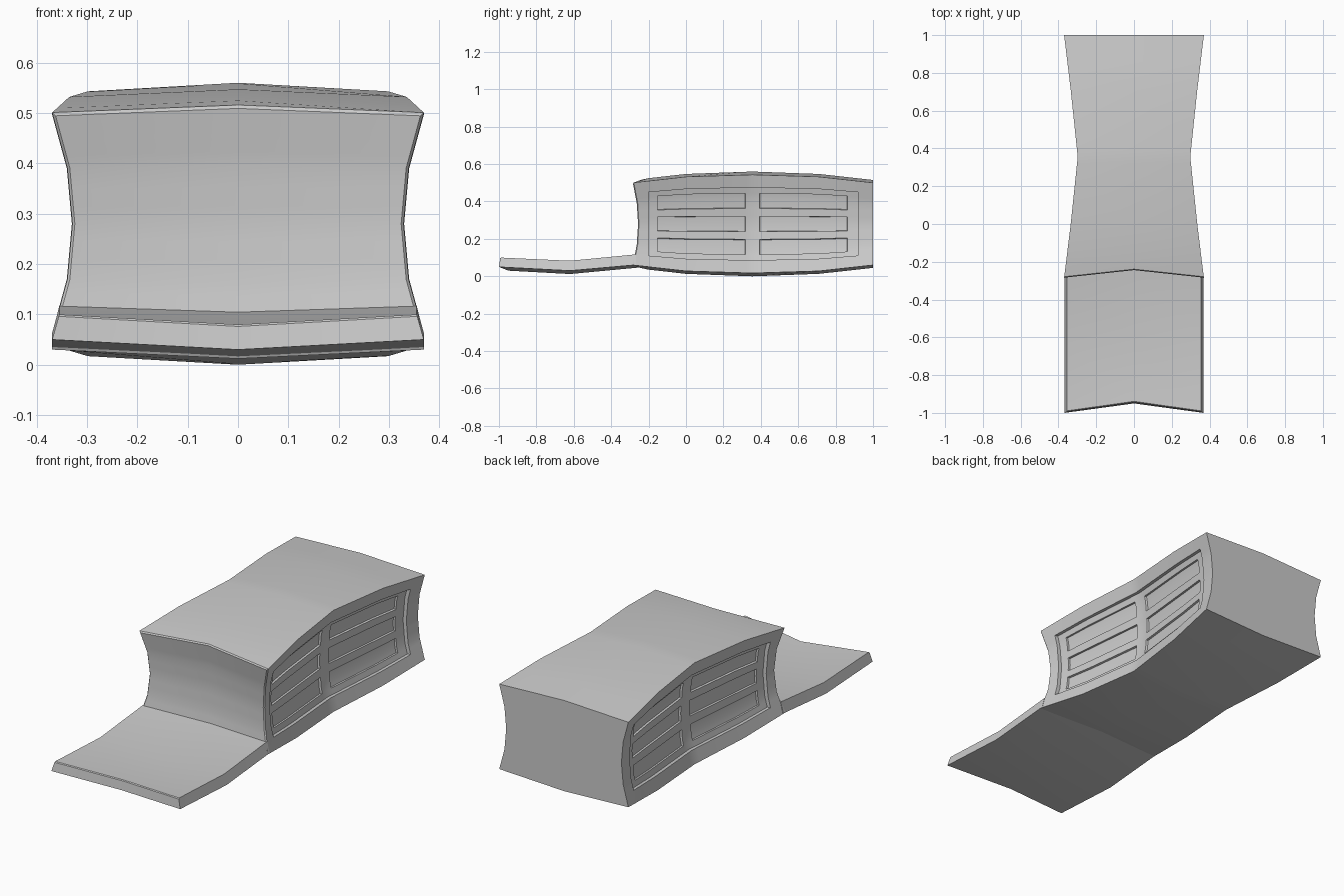
import bpy, bmesh
from math import radians

if "Cube" in bpy.data.objects:
    bpy.data.objects.remove(bpy.data.objects["Cube"])


def interp(xs, ys, v):
    for i in range(len(xs) - 1):
        if v <= xs[i + 1]:
            break
    k = (v - xs[i]) / (xs[i + 1] - xs[i])
    return ys[i] + (ys[i + 1] - ys[i]) * k


def finish(bm, name):
    me = bpy.data.meshes.new(name)
    bm.to_mesh(me)
    bm.free()
    ob = bpy.data.objects.new(name, me)
    bpy.context.collection.objects.link(ob)
    bpy.ops.object.select_all(action='DESELECT')
    bpy.context.view_layer.objects.active = ob
    ob.select_set(True)
    bpy.ops.object.shade_smooth_by_angle(angle=radians(25))


# Body proportions along its length, and the waist of its cross-section
Y = [-0.285, 0, 0.355, 0.71, 1]
WIDTH = [0.37, 0.335, 0.298, 0.335, 0.37]
EDGE_TOP = [0.50, 0.532, 0.543, 0.532, 0.50]
MID_TOP = [0.515, 0.547, 0.56, 0.547, 0.515]
T = [0, 0.25, 0.5, 0.75, 1]
WAIST = [0, 0.03, 0.04, 0.03, 0]

# Panel layout: one recessed frame per side with two columns of three windows
FRAME_Y, FRAME_T = (-0.20, 0.92), (0.13, 0.87)
COLS = [(-0.15, 0.32), (0.39, 0.86)]
ROWS = [(0.195, 0.345), (0.425, 0.575), (0.655, 0.805)]
ys = sorted({*Y, *FRAME_Y, *[v for c in COLS for v in c]})
ts = sorted({*T, *FRAME_T, *[v for r in ROWS for v in r]})
n = len(ts)


def inside(v, span):
    return span[0] < v < span[1]


def build_body():
    bm = bmesh.new()

    def front_y(y, t, mid):
        if y > Y[0]:
            return y
        return y + 0.7 * interp(T, WAIST, t) + (0.04 if mid else 0)

    def side(y, t, s):
        zt = interp(Y, EDGE_TOP, y)
        x = interp(Y, WIDTH, y) - interp(T, WAIST, t)
        return bm.verts.new((s * x, front_y(y, t, False), 0.56 - zt + t * (2 * zt - 0.56)))

    def middle(y, t):
        zt = interp(Y, MID_TOP, y)
        return bm.verts.new((0, front_y(y, t, True), 0.56 - zt + t * (2 * zt - 0.56)))

    # rings: right side up, ridge, left side down, keel
    rings = []
    for y in ys:
        right = [side(y, t, 1) for t in ts]
        left = [side(y, t, -1) for t in ts]
        rings.append(right + [middle(y, 1)] + left[::-1] + [middle(y, 0)])
    frames, windows = ([], []), []
    m = len(rings[0])
    for j in range(len(ys) - 1):
        for i in range(m):
            k = (i + 1) % m
            f = bm.faces.new((rings[j][i], rings[j][k], rings[j + 1][k], rings[j + 1][i]))
            if i < n - 1:
                s, a = 0, i
            elif n < i < 2 * n:
                s, a = 1, 2 * n - 1 - i
            else:
                continue
            t, y = (ts[a] + ts[a + 1]) / 2, (ys[j] + ys[j + 1]) / 2
            if inside(t, FRAME_T) and inside(y, FRAME_Y):
                frames[s].append(f)
                if any(inside(y, c) for c in COLS) and any(inside(t, r) for r in ROWS):
                    windows.append(f)
    # concave chevron front and flat back
    front = rings[0]
    mids = [front[-1]] + [middle(Y[0], t) for t in ts[1:-1]] + [front[n]]
    for i in range(n - 1):
        bm.faces.new((front[i], front[i + 1], mids[i + 1], mids[i]))
        bm.faces.new((front[2 * n - i], front[2 * n - i - 1], mids[i + 1], mids[i]))
    bm.faces.new(rings[-1])
    bmesh.ops.recalc_face_normals(bm, faces=bm.faces[:])
    # recessed side frames, then the windows inside them
    for fs in frames:
        bmesh.ops.inset_region(bm, faces=fs, thickness=0.003, depth=-0.018,
                               use_even_offset=True, use_boundary=True)
    bmesh.ops.inset_region(bm, faces=windows, thickness=0.002, depth=-0.01,
                           use_even_offset=True, use_boundary=True)
    # small bevel round the front outline
    rim = set(front)
    edges = [e for e in bm.edges if all(v in rim and v.co.z > 0.112 for v in e.verts)]
    bmesh.ops.bevel(bm, geom=edges, offset=0.006, segments=1, affect='EDGES')
    finish(bm, "body")


def build_slab():
    bm = bmesh.new()
    rings = []
    # y, chevron depth, edge bottom, edge top, middle drop
    for y, c, zb, zt, d in [(-1, 0.05, 0.05, 0.10, 0.02),
                            (-0.62, 0, 0.03, 0.083, 0.018),
                            (-0.268, 0.04, 0.061, 0.117, 0.012)]:
        lean = 0.007 if y == -1 else 0
        pts = [(0.369, y, zb), (0.355, y + lean, zt), (0, y + c + lean, zt - d),
               (-0.355, y + lean, zt), (-0.369, y, zb), (0, y + c, zb - d)]
        rings.append([bm.verts.new(p) for p in pts])
    for a, b in zip(rings, rings[1:]):
        for i in range(6):
            k = (i + 1) % 6
            bm.faces.new((a[i], a[k], b[k], b[i]))
    for r in (rings[0], rings[-1]):
        bm.faces.new((r[0], r[1], r[2], r[5]))
        bm.faces.new((r[5], r[2], r[3], r[4]))
    bmesh.ops.recalc_face_normals(bm, faces=bm.faces[:])
    # small bevel on the front top edge
    rim = set(rings[0][1:4])
    edges = [e for e in bm.edges if all(v in rim for v in e.verts)]
    bmesh.ops.bevel(bm, geom=edges, offset=0.004, segments=1, affect='EDGES')
    finish(bm, "front_step")


build_body()
build_slab()
